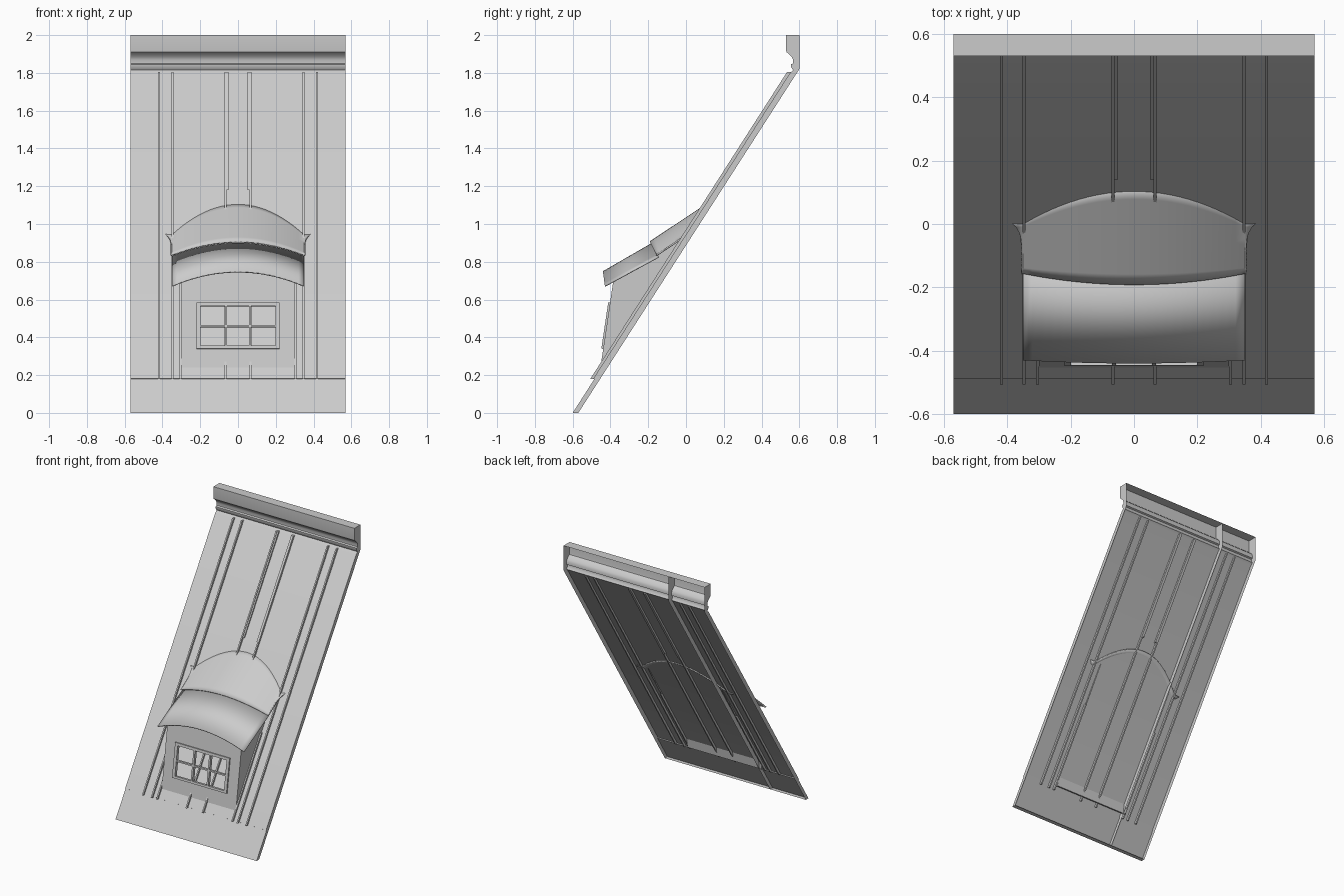
import bpy

cube = bpy.data.objects.get("Cube")
if cube:
    bpy.data.objects.remove(cube, do_unlink=True)

HALF = 0.57
SLOPE = 0.641

mat = bpy.data.materials.new("light grey")
mat.use_nodes = True
grey = (0.6, 0.6, 0.6, 1)
mat.diffuse_color = grey
mat.node_tree.nodes["Principled BSDF"].inputs["Base Color"].default_value = grey


def make(name, verts, faces, thickness=0, smooth=False):
    mesh = bpy.data.meshes.new(name)
    mesh.from_pydata(verts, [], faces)
    mesh.materials.append(mat)
    obj = bpy.data.objects.new(name, mesh)
    bpy.context.collection.objects.link(obj)
    if thickness:
        mod = obj.modifiers.new("thickness", "SOLIDIFY")
        mod.thickness = thickness
        mod.offset = -1
    if smooth:
        bpy.ops.object.select_all(action="DESELECT")
        obj.select_set(True)
        bpy.context.view_layer.objects.active = obj
        bpy.ops.object.shade_smooth_by_angle(angle=0.6)
    return obj


def grid_faces(cols, rows, skip=lambda i, j: False):
    return [(j * cols + i, j * cols + i + 1, (j + 1) * cols + i + 1, (j + 1) * cols + i)
            for j in range(rows - 1) for i in range(cols - 1) if not skip(i, j)]


def roof_y(z):
    return -0.6 + SLOPE * z


def wall_y(z):
    return -0.45 + 0.148 * (z - 0.26)


def lerp(a, b, t):
    return tuple(p + (q - p) * t for p, q in zip(a, b))


# Roof slope with eaves step and ridge cornice, open at the back
slope = [(-0.57, 0), (-0.6, 0), (roof_y(0.18), 0.18), (roof_y(0.18) - 0.005, 0.183),
         (roof_y(1.8) - 0.003, 1.8)]
cornice = [(0.567, 1.815), (0.556, 1.83), (0.555, 1.845), (0.567, 1.85), (0.567, 1.87),
           (0.56, 1.885), (0.545, 1.9), (0.532, 1.91), (0.53, 1.92), (0.53, 2), (0.6, 2)]
profile = slope + cornice
verts = [(x, y, z) for y, z in profile for x in (-HALF, HALF)]
make("roof_shell", verts, grid_faces(2, len(profile)), smooth=True)

# Section webs behind the shell
for name, x in (("right_web", -HALF), ("inner_web", -0.28), ("left_web", HALF)):
    section = [(x, y, z) for y, z in profile] + [(x, 0.6, 1.82)]
    make(name, section, [tuple(range(len(section)))])


# Standing seams up the slope
def seam(name, x, z0, z1, w=0.005, h=0.022):
    ring = [(-w, 0.012), (w, 0.012), (w, -h), (-w, -h)]
    pts = [(x + dx, roof_y(z) + dy, z) for z in (z0, z1) for dx, dy in ring]
    sides = [(i, (i + 1) % 4, (i + 1) % 4 + 4, i + 4) for i in range(4)]
    make(name, pts, sides + [(3, 2, 1, 0), (4, 5, 6, 7)])


for side, s in (("right", -1), ("left", 1)):
    seam(side + "_outer_seam", s * 0.418, 0.18, 1.805)
    seam(side + "_middle_seam", s * 0.347, 0.18, 1.805)
    seam(side + "_centre_seam", s * 0.066, 0.18, 1.805)
    seam(side + "_centre_seam_inner", s * 0.056, 1.18, 1.805, h=0.016)
    seam(side + "_cheek_seam", s * 0.304, 0.18, 0.7)

# Dormer cheeks
for side, s in (("right", -1), ("left", 1)):
    cheek = [(wall_y(0.2), 0.2), (wall_y(0.715), 0.715), (-0.16, 0.844), (0.012, 0.95)]
    make(side + "_dormer_cheek", [(s * 0.3, y, z) for y, z in cheek], [(0, 1, 2, 3)])

# Dormer front wall with an arched top and a window opening
xs = [-0.3, -0.25, -0.21, -0.14, -0.07, 0, 0.07, 0.14, 0.21, 0.25, 0.3]
verts = []
for z in (0.2, 0.35, 0.575, None):
    for x in xs:
        h = z or 0.778 - 0.08 * (x / 0.35) ** 2
        verts.append((x, wall_y(h), h))
make("dormer_front", verts,
     grid_faces(len(xs), 4, lambda i, j: j == 1 and 2 <= i <= 7), 0.012)

# Window frame with open panes
xs = [-0.22, -0.198, -0.07, -0.057, 0.057, 0.07, 0.198, 0.22]
zs = [0.34, 0.356, 0.456, 0.466, 0.566, 0.585]
make("window_frame", [(x, wall_y(z) - 0.01, z) for z in zs for x in xs],
     grid_faces(len(xs), len(zs), lambda i, j: i % 2 == 1 and j % 2 == 1), 0.022)


# Curved dormer roof in two overlapping tiers
def tier(name, start, end, rows, flare):
    pts = []
    cols = 25
    for j in range(rows):
        t = j / (rows - 1)
        centre, edge = lerp(start[0], end[0], t), lerp(start[1], end[1], t)
        for i in range(cols):
            u = 2 * i / (cols - 1) - 1
            y, z = lerp(centre, edge, u * u)
            pts.append((0.35 * u, y, z))
        if flare:
            out = 0.35 + 0.003 + 0.037 * t ** 6
            tip = (edge[0] - 0.003, edge[1])
            pts.insert(j * (cols + 2), (-out, *tip))
            pts.append((out, *tip))
    make(name, pts, grid_faces(cols + 2 * flare, rows), 0.008, True)


tier("lower_dormer_roof", ((-0.44, 0.75), (-0.43, 0.675)),
     ((-0.18, 0.9), (-0.145, 0.83)), 2, 0)
tier("upper_dormer_roof", ((-0.192, 0.908), (-0.157, 0.838)),
     ((0.112, 1.11), (0.01, 0.95)), 10, 1)
